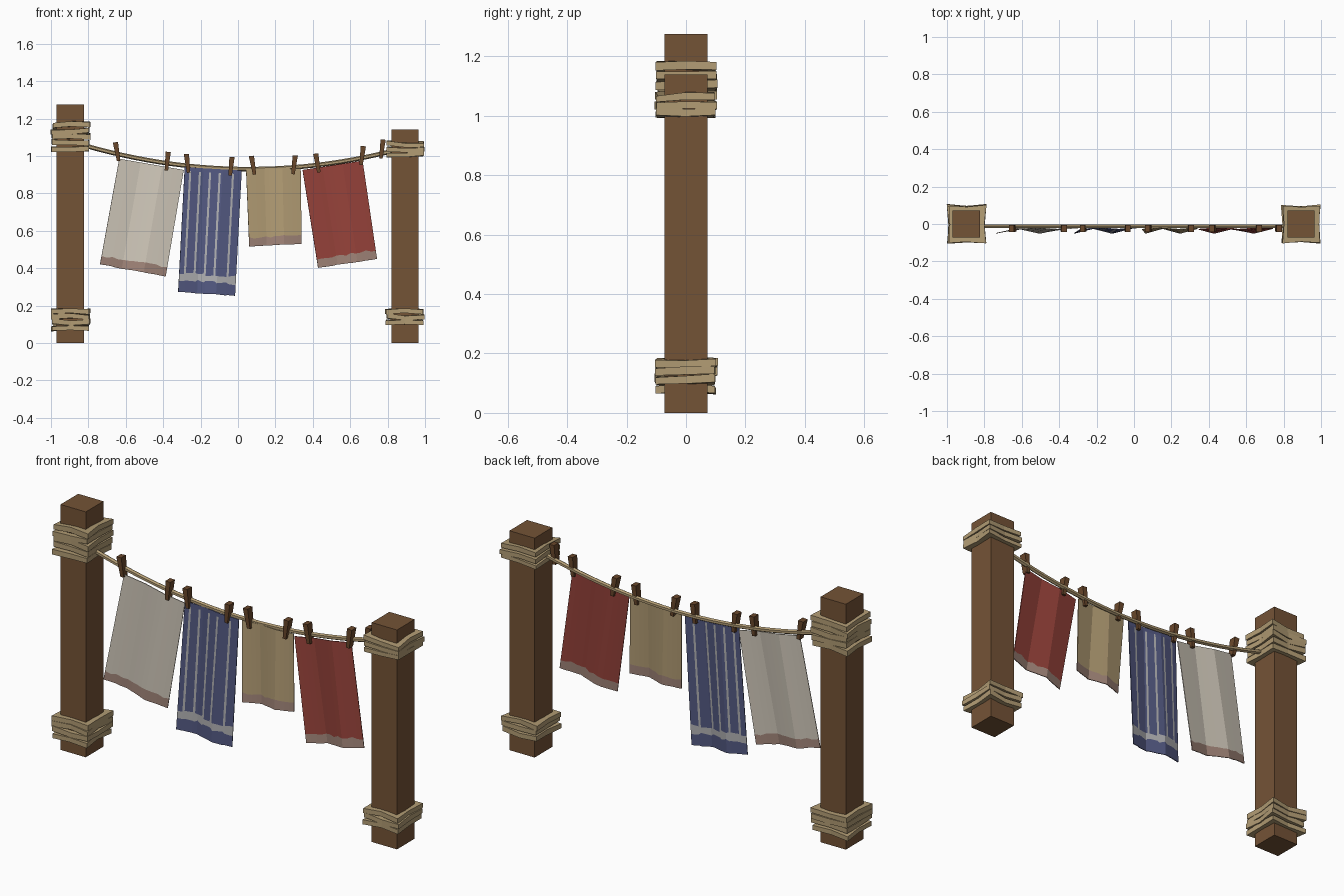
import bpy, bmesh, math, random
from mathutils import Vector, Matrix

if "Cube" in bpy.data.objects:
    bpy.data.objects.remove(bpy.data.objects["Cube"])

random.seed(7)


def material(name, rgb):
    lin = [((c / 255 + 0.055) / 1.055) ** 2.4 for c in rgb]
    m = bpy.data.materials.new(name)
    m.diffuse_color = (*lin, 1)
    m.use_nodes = True
    m.node_tree.nodes["Principled BSDF"].inputs["Base Color"].default_value = m.diffuse_color
    return m


WOOD = material("post wood", (116, 83, 54))
PEG = material("peg wood", (106, 72, 44))
ROPE = material("rope tan", (178, 156, 116))
CREAM = material("cream linen", (207, 199, 185))
BLUE = material("blue cloth", (83, 89, 130))
PALE = material("pale stripe", (176, 176, 178))
TAN = material("tan cloth", (178, 156, 116))
RED = material("red cloth", (150, 66, 58))
DIRT = material("dirty hem", (160, 132, 120))


def finish(name, bm, mats):
    bmesh.ops.recalc_face_normals(bm, faces=bm.faces)
    mesh = bpy.data.meshes.new(name)
    bm.to_mesh(mesh)
    bm.free()
    for m in mats:
        mesh.materials.append(m)
    ob = bpy.data.objects.new(name, mesh)
    bpy.context.collection.objects.link(ob)
    return ob


def loft(bm, rings):
    """Skin a list of closed point rings and cap both ends."""
    vs = [[bm.verts.new(p) for p in ring] for ring in rings]
    n = len(vs[0])
    for a, b in zip(vs, vs[1:]):
        for i in range(n):
            bm.faces.new((a[i], a[(i + 1) % n], b[(i + 1) % n], b[i]))
    bm.faces.new(vs[0][::-1])
    bm.faces.new(vs[-1])


def rope_z(x):
    return 0.93 - 0.019 * x + 0.164 * x * x


# Square posts
def post(name, x, height):
    bm = bmesh.new()
    bmesh.ops.create_cube(bm, size=1, matrix=Matrix.Translation((x, 0, height / 2))
                          @ Matrix.Diagonal((0.145, 0.145, height, 1)))
    finish(name, bm, [WOOD])


# Rope lashings: stacked uneven square bands with flared corners
def lashing(name, x, z0, z1, count):
    bm = bmesh.new()
    step = (z1 - z0) / count
    outline = [(-1, -1), (0, -1), (1, -1), (1, 0), (1, 1), (0, 1), (-1, 1), (-1, 0)]
    for k in range(count):
        low, high = [], []
        base = z0 + k * step
        sx, sy = random.uniform(-0.004, 0.004), random.uniform(-0.004, 0.004)
        for u, v in outline:
            r = random.uniform(0.098, 0.105) if u and v else random.uniform(0.092, 0.096)
            tilt = random.uniform(-0.007, 0.007)
            low.append((x + u * r + sx, v * r + sy, base + 0.002 + tilt))
            high.append((x + u * r + sx, v * r + sy,
                         base + step - 0.002 + tilt + random.uniform(-0.003, 0.003)))
        loft(bm, [low, high])
    finish(name, bm, [ROPE])


post("left_post", -0.897, 1.275)
post("right_post", 0.892, 1.14)
lashing("left_top_lashing", -0.893, 1.025, 1.18, 5)
lashing("left_bottom_lashing", -0.893, 0.065, 0.185, 4)
lashing("right_top_lashing", 0.892, 0.995, 1.075, 3)
lashing("right_bottom_lashing", 0.892, 0.095, 0.185, 3)

# Sagging line
bm = bmesh.new()
rings = []
for i in range(25):
    x = -0.83 + 1.66 * i / 24
    slope = Vector((1, 0, -0.019 + 0.328 * x)).normalized()
    up = Vector((-slope.z, 0, slope.x))
    rings.append([Vector((x, -0.012, rope_z(x)))
                  + 0.012 * (math.cos(t) * up + math.sin(t) * Vector((0, 1, 0)))
                  for t in (j * math.tau / 6 for j in range(6))])
loft(bm, rings)
finish("clothes_line", bm, [ROPE])


# Hanging cloths: three pleats, hem or stripes set by grid cell
def cloth(name, corners, mats, us, vs, rule, ragged):
    tl, tr, br, bl = (Vector((x, 0, z)) for x, z in corners)
    bm = bmesh.new()
    grid = []
    for j, v in enumerate(vs):
        row = []
        for i, u in enumerate(us):
            jitter = random.uniform(-0.012, 0.012) if j in ragged else 0
            if j == len(vs) - 1 and 0 < i < len(us) - 1:
                jitter = random.uniform(-0.004, 0.004)
            w = v + jitter
            p = tl.lerp(tr, u).lerp(bl.lerp(br, u), w)
            fold = abs((u * 3) % 2 - 1)          # 1 at the left edge, zigzag after
            p.y = -0.020 - (0.008 + 0.018 * w) * fold - 0.004 * w
            row.append(bm.verts.new(p))
        grid.append(row)
    for j in range(len(vs) - 1):
        for i in range(len(us) - 1):
            f = bm.faces.new((grid[j][i], grid[j + 1][i], grid[j + 1][i + 1], grid[j][i + 1]))
            f.material_index = rule(i, j)
    ob = finish(name, bm, mats)
    sol = ob.modifiers.new("thickness", "SOLIDIFY")
    sol.thickness = 0.004
    sol.offset = 0


plain_u = [i / 12 for i in range(13)]
hem = lambda i, j: 1 if j == 1 else 0
cloth("cream_cloth", [(-0.635, 0.985), (-0.29, 0.925), (-0.387, 0.355), (-0.738, 0.42)],
      [CREAM, DIRT], plain_u, [0, 0.915, 1], hem, {1})
cloth("tan_cloth", [(0.043, 0.928), (0.335, 0.932), (0.34, 0.53), (0.06, 0.515)],
      [TAN, DIRT], plain_u, [0, 0.885, 1], hem, {1})
cloth("red_cloth", [(0.345, 0.925), (0.666, 0.975), (0.743, 0.45), (0.428, 0.402)],
      [RED, DIRT], plain_u, [0, 0.91, 1], hem, {1})

# Blue cloth: narrow pale stripes and one cross band
stripes = [0.10, 0.27, 0.45, 0.62, 0.85]
stripe_u = sorted([0, 1 / 3, 2 / 3, 1] + [s + d for s in stripes for d in (-0.018, 0.018)])
pale_cols = {i for i in range(len(stripe_u) - 1)
             if any(abs((stripe_u[i] + stripe_u[i + 1]) / 2 - s) < 0.005 for s in stripes)}
cloth("blue_cloth", [(-0.285, 0.94), (0.02, 0.922), (-0.016, 0.252), (-0.32, 0.273)],
      [BLUE, PALE], stripe_u, [0, 0.03, 0.85, 0.905, 1],
      lambda i, j: 1 if j == 2 or (j == 1 and i in pale_cols) else 0, {2, 3})


# Tapered pegs leaning left or right
def peg(name, x, z, lean):
    bm = bmesh.new()
    rings = []
    for t, w, d in ((-0.05, 0.009, 0.016), (0.01, 0.012, 0.018), (0.05, 0.014, 0.019)):
        cx = x + lean * t
        rings.append([(cx + a * w, -0.024 + b * d, z + t + a * lean * -0.006)
                      for a, b in ((-1, -1), (1, -1), (1, 1), (-1, 1))])
    loft(bm, rings)
    finish(name, bm, [PEG])


pegs = [(-0.647, 1.023, -0.17), (-0.378, 0.972, 0.1), (-0.27, 0.96, -0.12),
        (-0.037, 0.945, 0.1), (0.08, 0.95, -0.17), (0.3, 0.952, 0.12),
        (0.424, 0.962, -0.17), (0.664, 1.002, 0.12), (0.77, 1.037, 0.12)]
for n, (x, z, lean) in enumerate(pegs, 1):
    peg(f"peg_{n}", x, z, lean)
